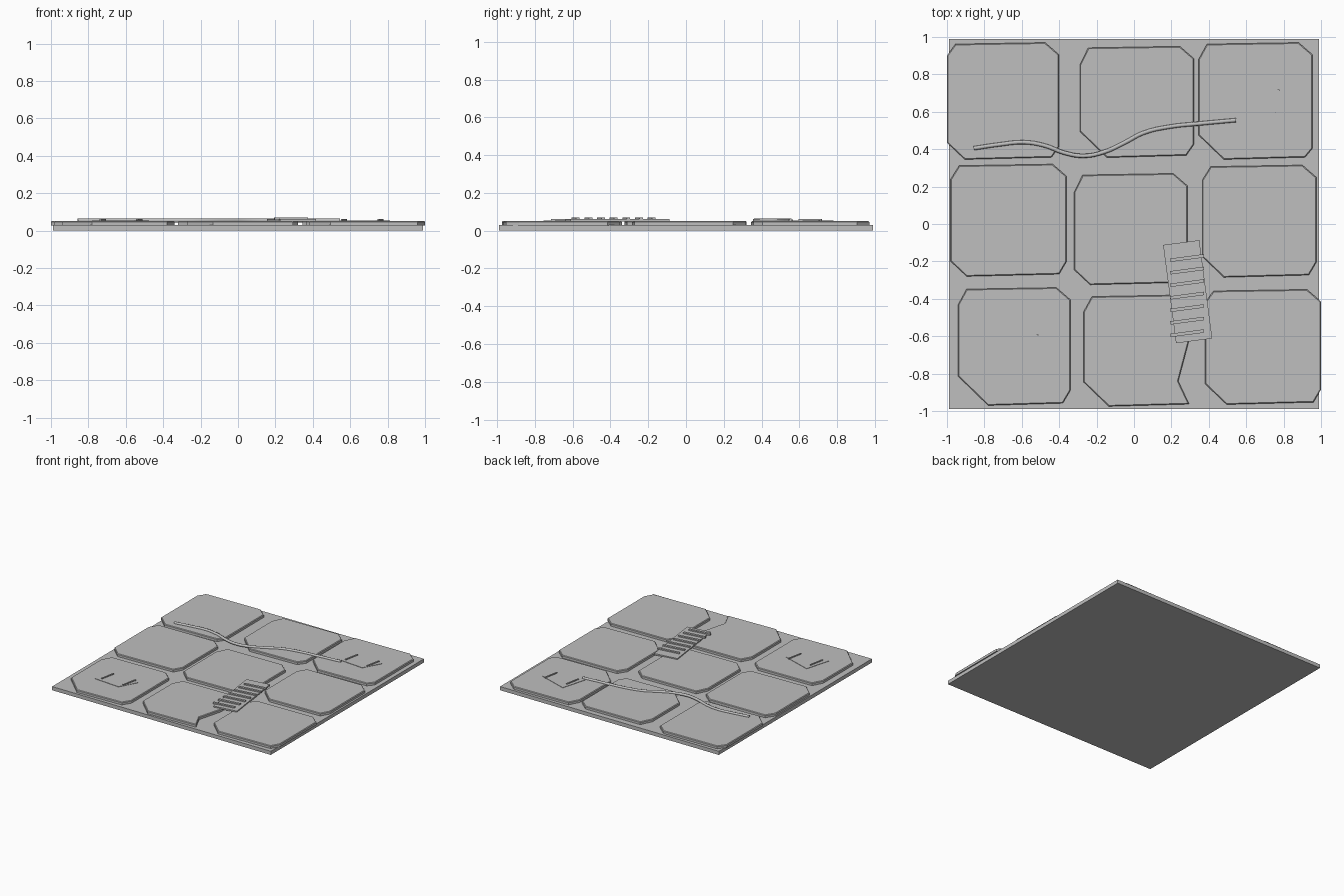
import bpy, bmesh, math
from mathutils import Matrix, Vector

if "Cube" in bpy.data.objects:
    bpy.data.objects.remove(bpy.data.objects["Cube"])

stone = bpy.data.materials.new("stone grey")
stone.diffuse_color = (0.52, 0.52, 0.52, 1)
stone.use_nodes = True
stone.node_tree.nodes["Principled BSDF"].inputs["Base Color"].default_value = stone.diffuse_color


def finish(name, bm):
    bmesh.ops.recalc_face_normals(bm, faces=bm.faces)
    me = bpy.data.meshes.new(name)
    bm.to_mesh(me)
    bm.free()
    ob = bpy.data.objects.new(name, me)
    bpy.context.collection.objects.link(ob)
    me.materials.append(stone)
    return ob


def slab(name, outline, z0, z1, edge=0.0):
    """Extruded outline; edge gives the rim a small chamfer at the top."""
    bm = bmesh.new()
    f = bm.faces.new([bm.verts.new((x, y, z0)) for x, y in outline])
    top = bmesh.ops.extrude_face_region(bm, geom=[f])["geom"]
    bmesh.ops.translate(bm, vec=(0, 0, z1 - z0),
                        verts=[g for g in top if isinstance(g, bmesh.types.BMVert)])
    bm.normal_update()
    if edge:
        rim = [e for e in bm.edges if all(v.co.z > z1 - 1e-5 for v in e.verts)]
        bmesh.ops.bevel(bm, geom=rim, offset=edge, segments=1, affect='EDGES')
    return finish(name, bm)


def box(name, centre, size, angle=0.0):
    bm = bmesh.new()
    bmesh.ops.create_cube(bm, size=1, matrix=Matrix.Translation(centre)
                          @ Matrix.Rotation(angle, 4, 'Z')
                          @ Matrix.Diagonal((*size, 1)))
    return finish(name, bm)


# Base slab
box("base", (0, 0, 0.015), (1.98, 1.98, 0.03))

# Paving stones: left, right, bottom, top, upper-left cut height,
# lower-left cut, lower-right cut height
tiles = [
    (-1.0, -0.40, 0.345, 0.97, 0.07, 0.09, 0.06),
    (-0.29, 0.32, 0.355, 0.95, 0.10, 0.14, 0.06),
    (0.345, 0.955, 0.345, 0.97, 0.09, 0.13, 0.05),
    (-0.98, -0.36, -0.28, 0.32, 0.08, 0.08, 0.07),
    (-0.32, 0.285, -0.325, 0.27, 0.10, 0.08, 0.06),
    (0.365, 0.975, -0.285, 0.315, 0.08, 0.11, 0.07),
    (-0.94, -0.34, -0.97, -0.34, 0.09, 0.155, 0.07),
    (-0.27, 0.295, -0.975, -0.38, 0.09, 0.13, 0.0),
    (0.38, 1.0, -0.965, -0.35, 0.07, 0.11, 0.07),
]
for i, (l, r, b, t, ul, ll, lr) in enumerate(tiles):
    left = [(l, b + ll), (l, t - ul), (l + 0.045, t - 0.008)]
    if lr:
        right = [(r - 0.075, t), (r, t - 0.065), (r, b + lr + 0.01),
                 (r - 0.04, b + 0.012)]
    else:  # broken edge on the lower middle stone
        right = [(r - 0.075, t), (r, t - 0.065), (0.29, -0.64),
                 (0.237, -0.84), (r, b + 0.012)]
    slab(f"paving_stone_{i + 1}", left + right + [(l + ll + 0.005, b)],
         0.028, 0.052, 0.005)

# Winding root across the back stones
pts = [(-0.857, 0.405), (-0.72, 0.425), (-0.59, 0.437), (-0.48, 0.42),
       (-0.37, 0.38), (-0.27, 0.364), (-0.16, 0.385), (-0.05, 0.435),
       (0.05, 0.487), (0.19, 0.52), (0.35, 0.537), (0.545, 0.555)]
cu = bpy.data.curves.new("winding_root", 'CURVE')
cu.dimensions = '3D'
cu.bevel_depth = 0.011
cu.bevel_resolution = 2
cu.use_fill_caps = True
sp = cu.splines.new('BEZIER')
sp.bezier_points.add(len(pts) - 1)
sp.resolution_u = 4
for p, (x, y) in zip(sp.bezier_points, pts):
    p.co = (x, y, 0.054)
    p.handle_left_type = p.handle_right_type = 'AUTO'
cu.materials.append(stone)
bpy.context.collection.objects.link(bpy.data.objects.new("winding_root", cu))

# Walkway plank with raised slats
turn = math.radians(7.5)
box("walkway_plate", (0.287, -0.362, 0.055), (0.195, 0.53, 0.012), turn)
for i in range(7):
    box(f"walkway_slat_{i + 1}", (0.284, -0.182 - 0.067 * i, 0.064),
        (0.182, 0.018, 0.012), turn)

# Thin broken plates with two ribs each, on opposite corner stones
for n, (cx, cy) in enumerate([(0.66, 0.67), (-0.63, -0.64)]):
    outline = [(cx - 0.092, cy + 0.112), (cx + 0.154, cy + 0.030),
               (cx + 0.074, cy - 0.113), (cx - 0.150, cy - 0.095)]
    slab(f"broken_plate_{n + 1}", outline, 0.048, 0.055)
    for k, dx in enumerate((-0.093, 0.102)):
        box(f"plate_rib_{n + 1}_{k + 1}", (cx + dx, cy - 0.012, 0.057),
            (0.010, 0.125, 0.010), math.radians(-11))
